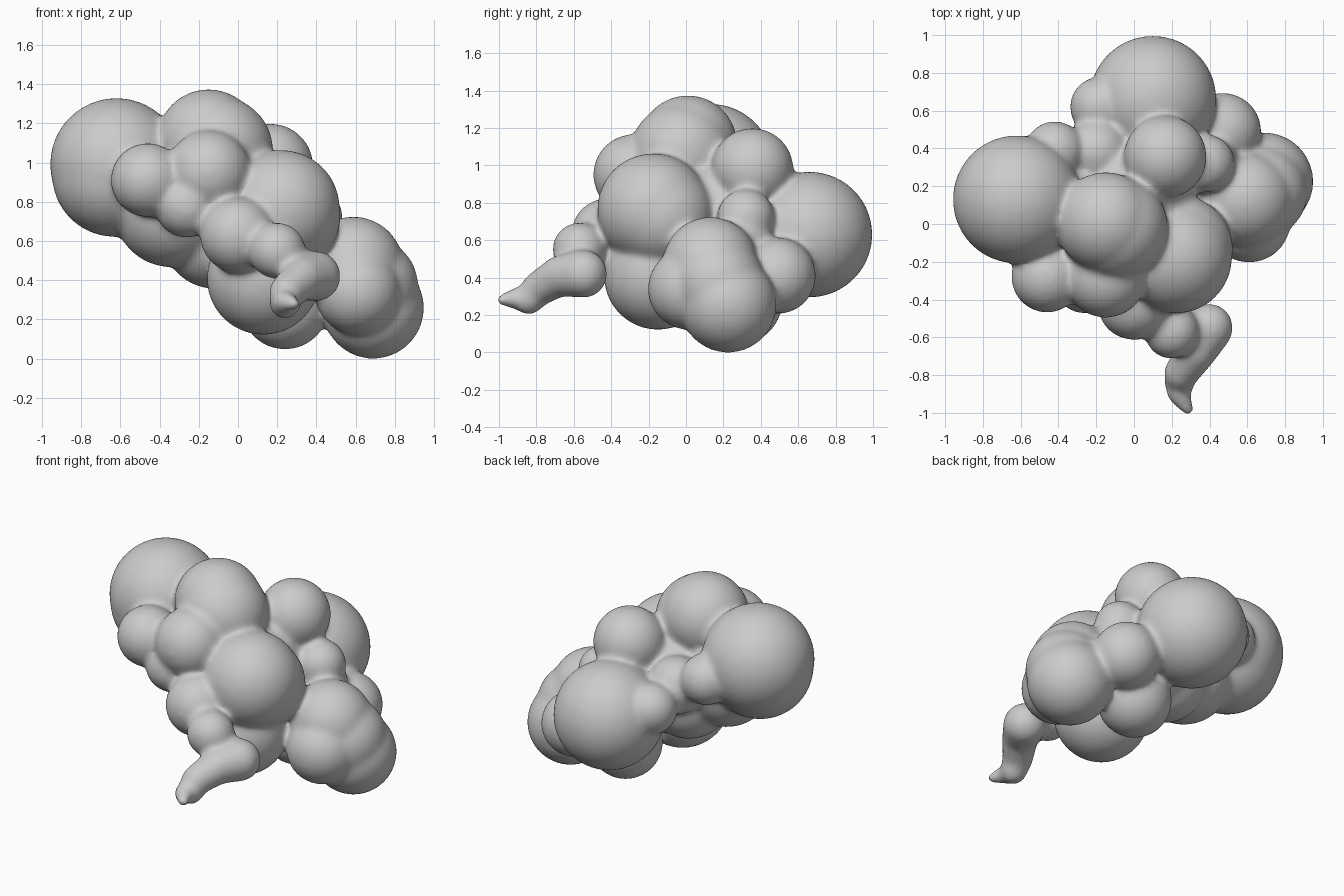
import bpy
import bmesh
from mathutils import Matrix, Vector

default_cube = bpy.data.objects.get("Cube")
if default_cube:
    bpy.data.objects.remove(default_cube, do_unlink=True)


def make_material(name, colour):
    material = bpy.data.materials.new(name)
    material.use_nodes = True
    material.diffuse_color = colour
    material.node_tree.nodes["Principled BSDF"].inputs["Base Color"].default_value = colour
    return material


def add_ball(mesh, centre, radius):
    place = Matrix.Translation(centre)
    bmesh.ops.create_icosphere(mesh, subdivisions=4, radius=radius, matrix=place)


def add_taper(mesh, points, steps=8):
    """Chain closely spaced balls between (x, y, z, radius) points."""
    for start, end in zip(points, points[1:]):
        for step in range(steps + 1):
            spot = Vector(start).lerp(Vector(end), step / steps)
            add_ball(mesh, spot.to_3d(), spot.w)


# Lobes of the body: x, y, z, radius
lobes = {
    "core": (0.0, 0.15, 0.7, 0.33),
    "large right": (-0.62, 0.13, 0.99, 0.34),
    "large right base": (-0.63, 0.12, 0.94, 0.32),
    "crown": (-0.15, 0.01, 1.11, 0.265),
    "crown side": (-0.1, -0.02, 1.06, 0.28),
    "chest": (0.22, -0.175, 0.765, 0.3),
    "chest side": (0.245, -0.13, 0.73, 0.28),
    "large back": (0.1, 0.66, 0.63, 0.337),
    "upper back": (0.165, 0.355, 0.98, 0.22),
    "back bump": (-0.18, 0.62, 0.73, 0.16),
    "rear bump": (-0.42, 0.385, 0.9, 0.16),
    "rear middle": (-0.2, 0.38, 0.8, 0.18),
    "right belly": (-0.34, 0.06, 0.76, 0.295),
    "middle belly": (-0.12, 0.14, 0.62, 0.265),
    "front belly": (0.13, -0.15, 0.41, 0.29),
    "rear belly": (0.24, 0.29, 0.27, 0.225),
    "right cheek": (-0.46, -0.28, 0.91, 0.19),
    "brow": (-0.15, -0.28, 0.95, 0.217),
    "lower cheek": (-0.26, -0.31, 0.78, 0.165),
    "chin": (0.0, -0.42, 0.63, 0.195),
    "left top": (0.59, 0.13, 0.47, 0.255),
    "left middle": (0.67, 0.17, 0.37, 0.25),
    "left foot": (0.69, 0.225, 0.258, 0.26),
    "left front": (0.61, 0.015, 0.34, 0.22),
    "left back": (0.47, 0.49, 0.41, 0.205),
    "left neck": (0.38, 0.32, 0.72, 0.155),
    "left neck base": (0.4, 0.31, 0.6, 0.155),
}

# Curled tail, from its root at the chin to its tip
tail = [
    (0.1, -0.48, 0.6, 0.09),
    (0.2, -0.57, 0.55, 0.145),
    (0.29, -0.56, 0.47, 0.08),
    (0.395, -0.55, 0.42, 0.13),
    (0.33, -0.67, 0.41, 0.11),
    (0.25, -0.79, 0.34, 0.092),
    (0.24, -0.84, 0.28, 0.08),
    (0.235, -0.9, 0.29, 0.06),
    (0.285, -0.98, 0.28, 0.035),
]

mesh = bmesh.new()
for x, y, z, radius in lobes.values():
    add_ball(mesh, (x, y, z), radius)
add_taper(mesh, tail)
data = bpy.data.meshes.new("lobed_body")
mesh.to_mesh(data)
mesh.free()
body = bpy.data.objects.new("lobed_body", data)
bpy.context.collection.objects.link(body)
data.materials.append(make_material("plain grey", (0.6, 0.6, 0.6, 1)))

# Fuse the lobes into one skin and soften the creases
fuse = body.modifiers.new("fuse", "REMESH")
fuse.mode = "VOXEL"
fuse.voxel_size = 0.015
fuse.use_smooth_shade = True
soften = body.modifiers.new("soften", "SMOOTH")
soften.factor = 0.5
soften.iterations = 22
data.shade_smooth()
